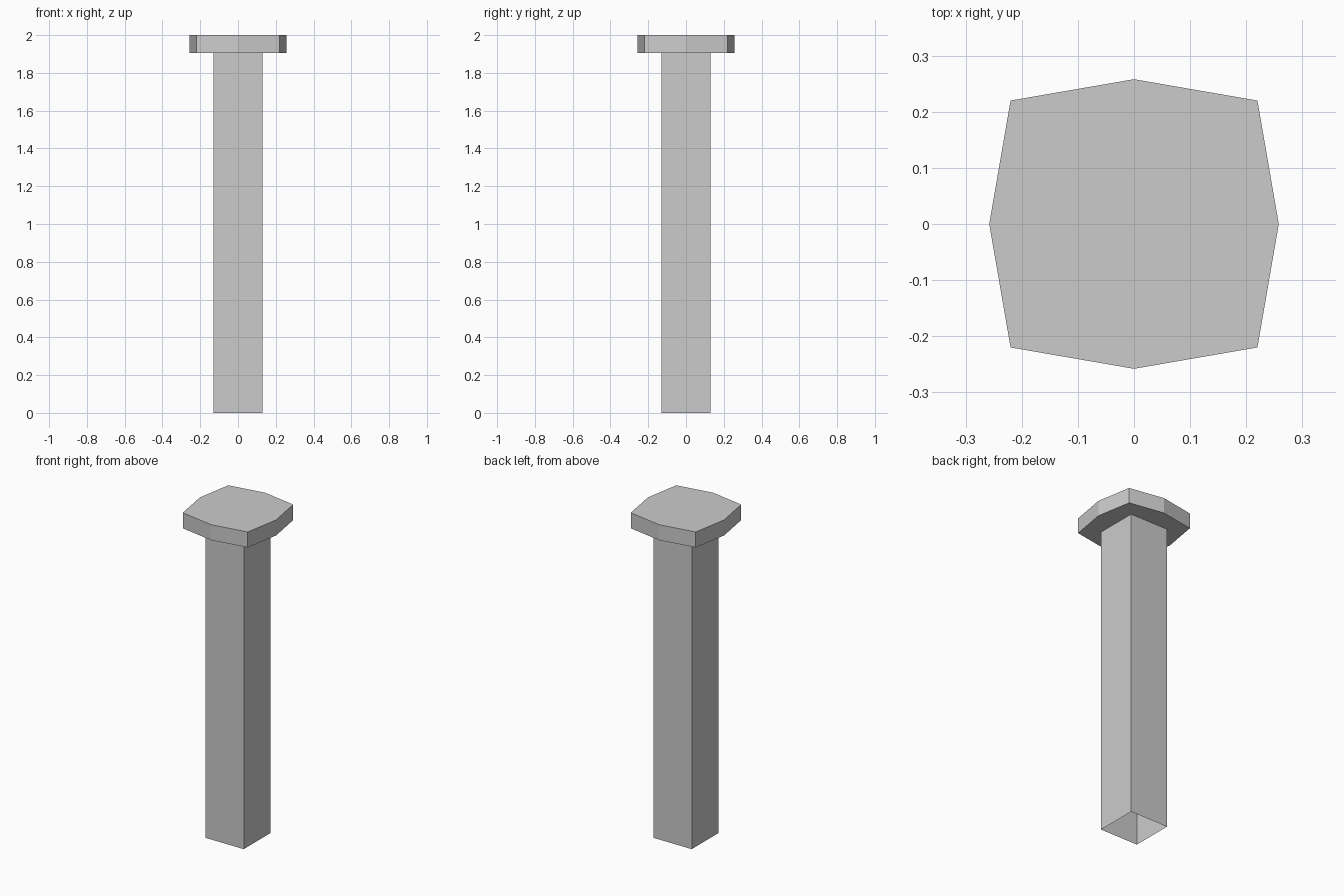
import bpy, bmesh

if "Cube" in bpy.data.objects:
    bpy.data.objects.remove(bpy.data.objects["Cube"])

def prism(name, outline, z0, z1, capped):
    """Extrude a closed outline from z0 to z1, optionally with end faces."""
    bm = bmesh.new()
    low = [bm.verts.new((x, y, z0)) for x, y in outline]
    high = [bm.verts.new((x, y, z1)) for x, y in outline]
    n = len(outline)
    for i in range(n):
        j = (i + 1) % n
        bm.faces.new((low[i], low[j], high[j], high[i]))
    if capped:
        bm.faces.new(high)
        bm.faces.new(low[::-1])
    mesh = bpy.data.meshes.new(name)
    bm.to_mesh(mesh)
    bm.free()
    obj = bpy.data.objects.new(name, mesh)
    bpy.context.collection.objects.link(obj)
    return obj

# Square hollow shaft, open at the bottom
s = 0.13
prism("shaft", [(-s, -s), (s, -s), (s, s), (-s, s)], 0.0, 1.905, False)

# Eight-sided head: a square with its side midpoints pushed outward
c, m = 0.22, 0.258
prism("head", [(-c, -c), (0, -m), (c, -c), (m, 0),
               (c, c), (0, m), (-c, c), (-m, 0)], 1.905, 2.0, True)
